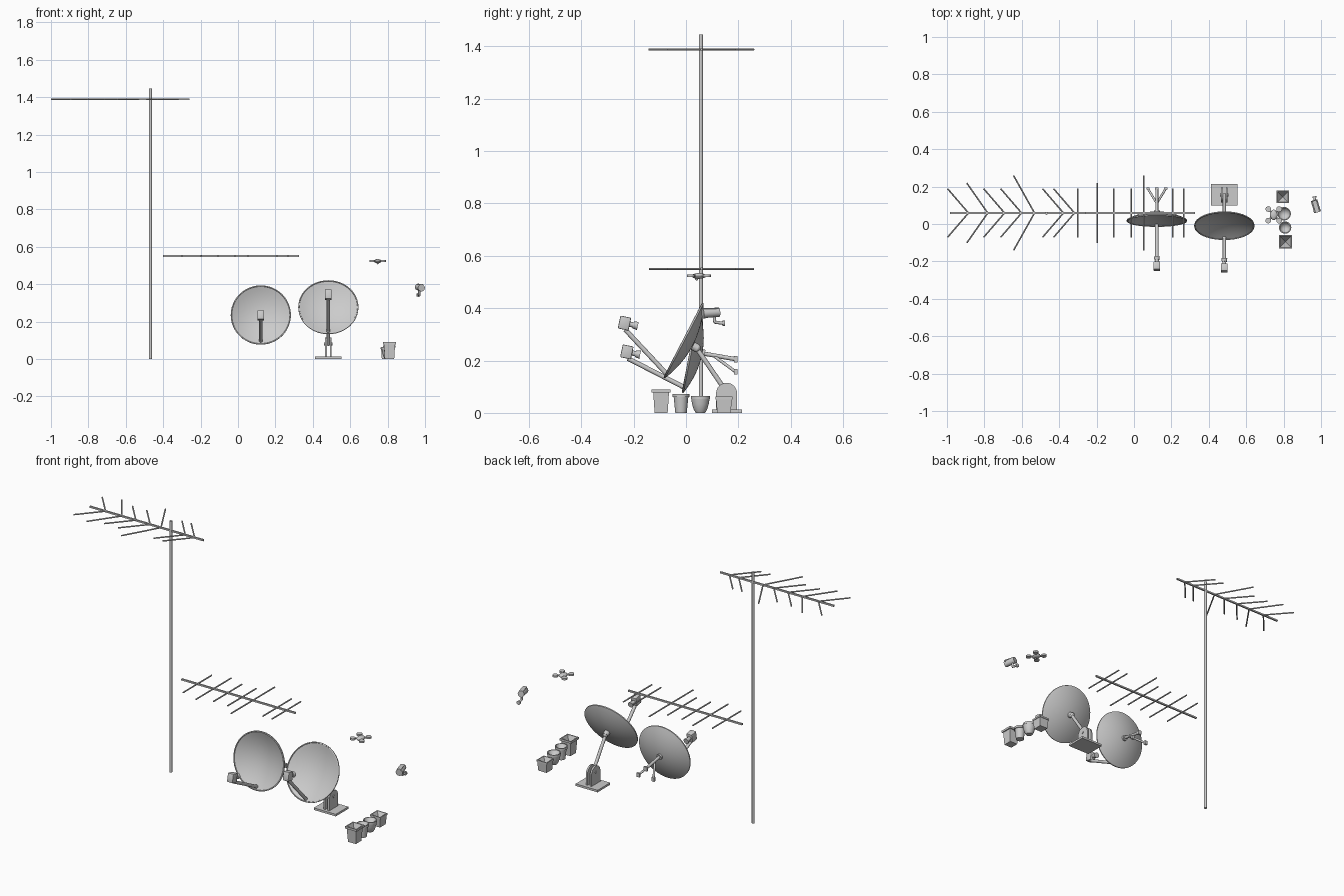
import bpy, bmesh
from math import sin, cos, pi, radians, sqrt
from mathutils import Matrix, Vector

if "Cube" in bpy.data.objects:
    bpy.data.objects.remove(bpy.data.objects["Cube"])


def finish(name, bm):
    bmesh.ops.remove_doubles(bm, verts=bm.verts, dist=1e-6)
    bmesh.ops.recalc_face_normals(bm, faces=bm.faces)
    me = bpy.data.meshes.new(name)
    bm.to_mesh(me)
    bm.free()
    ob = bpy.data.objects.new(name, me)
    bpy.context.collection.objects.link(ob)
    bpy.ops.object.select_all(action='DESELECT')
    bpy.context.view_layer.objects.active = ob
    ob.select_set(True)
    bpy.ops.object.shade_smooth_by_angle(angle=radians(35))


def tube(bm, a, b, r1, r2=None, n=12):
    a, b = Vector(a), Vector(b)
    d = b - a
    m = Matrix.Translation((a + b) / 2) @ d.to_track_quat('Z', 'Y').to_matrix().to_4x4()
    bmesh.ops.create_cone(bm, cap_ends=True, segments=n, radius1=r1,
                          radius2=r1 if r2 is None else r2, depth=d.length, matrix=m)


def box(bm, c, size, rot=None):
    m = Matrix.Translation(c) @ (rot or Matrix()) @ Matrix.Diagonal((*size, 1))
    bmesh.ops.create_cube(bm, size=1, matrix=m)


def ball(bm, c, r, scale=(1, 1, 1)):
    bmesh.ops.create_uvsphere(bm, u_segments=16, v_segments=8, radius=r,
                              matrix=Matrix.Translation(c) @ Matrix.Diagonal((*scale, 1)))


def lathe(bm, prof, m, n=32, turn=0.0):
    rings = [[bm.verts.new(m @ Vector((r * cos(turn + 2 * pi * i / n), r * sin(turn + 2 * pi * i / n), z)))
              if r > 0 or i == 0 else None for i in range(n)] for r, z in prof]
    for p, q in zip(rings, rings[1:]):
        for i in range(n):
            j = (i + 1) % n
            vs = []
            for v in (p[i] or p[0], p[j] or p[0], q[j] or q[0], q[i] or q[0]):
                if v not in vs:
                    vs.append(v)
            if len(vs) > 2:
                bm.faces.new(vs)


# mast
bm = bmesh.new()
tube(bm, (-.468, .057, 0), (-.468, .057, 1.445), .008, n=16)
finish("mast", bm)


# aerials: boom with seven cross rods, swept on the upper one
def aerial(name, x0, z, sweep):
    y = .059
    bm = bmesh.new()
    box(bm, (x0 + .3625, y, z), (.725, .009, .009))
    spans = [(.1, .13), (.203, .16), (.293, .13), (.384, .13), (.453, .2), (.608, .13), (.667, .13)]
    for dx, h in spans:
        for s in (-1, 1):
            tube(bm, (x0 + dx, y, z), (x0 + dx - sweep, y + s * h, z), .004, n=8)
    finish(name, bm)


aerial("upper_aerial", -.985, 1.388, .112)
aerial("lower_aerial", -.4, .55, 0)


# dishes: thin parabolic shell with rolled rim, feed arm and receiver
def dish(name, c, tilt, D, arm_a, arm_b, head):
    R = .159
    m = Matrix.Translation(c) @ Matrix.Rotation(radians(90 - tilt), 4, 'X')
    rs = [R * i / 8 for i in range(9)]
    back = [(r, D * (r / R) ** 2 - D - .005) for r in rs]
    front = [(r * .975, D * (r / R) ** 2 - D) for r in reversed(rs)]
    bm = bmesh.new()
    lathe(bm, back + [(R + .002, -.004), (R + .002, .002), (R - .003, .003)] + front, m, 48)
    finish(name + "_reflector", bm)

    x = c[0]
    bm = bmesh.new()
    tube(bm, (x, *arm_a), (x, *arm_b), .009)
    ball(bm, (x, *arm_a), .010)
    finish(name + "_feed_arm", bm)

    hm = Matrix.Rotation(radians(-12), 4, 'X')
    h = Vector((x, *head))
    ax = hm.to_3x3() @ Vector((0, 1, 0))
    bm = bmesh.new()
    box(bm, h, (.036, .042, .05), hm)
    bmesh.ops.bevel(bm, geom=bm.edges[:], offset=.004, segments=2, affect='EDGES', profile=.5)
    tube(bm, h + ax * .018, h + ax * .040, .010)
    tube(bm, h + ax * .034, h + ax * .052, .013, .016, 16)
    finish(name + "_receiver", bm)


dish("wall_dish", (.122, .017, .235), 11, .041, (-.008, .098), (-.222, .208), (-.226, .233))
dish("ground_dish", (.483, -.010, .277), 27.4, .036, (-.075, .150), (-.232, .318), (-.235, .343))

# wall bracket: centre arm and two lower legs ending in pads
bm = bmesh.new()
tube(bm, (.122, .060, .227), (.122, .072, .225), .016, n=16)
tube(bm, (.122, .064, .227), (.122, .19, .205), .008)
box(bm, (.122, .19, .205), (.02, .012, .024))
for s in (-1, 1):
    tube(bm, (.122, .11, .215), (.122 + s * .047, .188, .158), .006)
    box(bm, (.122 + s * .047, .19, .157), (.018, .012, .022))
finish("wall_bracket", bm)

# ground stand: plate, strut and two round topped cheeks
bm = bmesh.new()
box(bm, (.483, .157, .006), (.14, .115, .012))
prof = [(.195, .01)] + [(.155 + .04 * cos(pi * i / 12), .075 + .04 * sin(pi * i / 12))
                        for i in range(13)] + [(.115, .01)]
for s in (-1, 1):
    sides = [[bm.verts.new((.483 + s * .013 + t, y, z)) for y, z in prof] for t in (-.005, .005)]
    for f in sides:
        bm.faces.new(f)
    for i in range(len(prof)):
        bm.faces.new((sides[0][i - 1], sides[0][i], sides[1][i], sides[1][i - 1]))
tube(bm, (.461, .155, .08), (.505, .155, .08), .007)
finish("ground_base", bm)
bm = bmesh.new()
tube(bm, (.483, .04, .248), (.483, .158, .075), .009)
ball(bm, (.483, .04, .248), .016)
tube(bm, (.483, .026, .256), (.483, .045, .246), .016, n=16)
finish("ground_strut", bm)


# plant pots, each hollow and tapering to a point inside
def pot(name, c, prof, n):
    bm = bmesh.new()
    k = sqrt(2) if n == 4 else 1
    lathe(bm, [(r * k, z) for r, z in prof], Matrix.Translation((*c, 0)), n, pi / 4 if n == 4 else 0)
    finish(name, bm)


pot("tall_square_pot", (.81, -.095), [(0, 0), (.025, 0), (.030, .078), (.036, .078), (.036, .09),
                                      (.030, .09), (0, .025)], 4)
pot("round_pot", (.808, -.019), [(0, 0), (.022, 0), (.028, .060), (.033, .060), (.033, .073),
                                 (.028, .073), (0, .02)], 24)
pot("bowl_pot", (.803, .055), [(0, 0), (.018, 0), (.026, .014), (.032, .034), (.035, .054), (.036, .054),
                               (.036, .065), (.031, .065), (0, .015)], 24)
pot("short_square_pot", (.795, .145), [(0, 0), (.026, 0), (.030, .052), (.033, .052), (.033, .062),
                                       (.028, .062), (0, .02)], 4)

# hovering quadcopter: body, four arms with rotor discs, camera beneath
o = Vector((.747, .049, .523))
bm = bmesh.new()
ball(bm, o, 1, (.020, .028, .011))
for sx in (-1, 1):
    for sy in (-1, 1):
        p = o + Vector((sx * .029, sy * .031, .001))
        tube(bm, o, p, .005, n=8)
        tube(bm, p - Vector((0, 0, .005)), p + Vector((0, 0, .005)), .015, n=16)
ball(bm, o + Vector((0, -.008, -.011)), .006)
finish("quadcopter", bm)

# security camera: angled barrel with hood, bent arm and wall plate
bm = bmesh.new()
a, b = Vector((.980, .068, .380)), Vector((.963, .126, .385))
d = (b - a).normalized()
tube(bm, a, b, .018, n=16)
tube(bm, a - d * .004, a + d * .006, .019, n=16)
box(bm, (a + b) / 2 - d * .004 + Vector((0, 0, .017)), (.022, .064, .004),
    Matrix.Rotation(radians(16), 4, 'Z'))
finish("security_camera", bm)
bm = bmesh.new()
tube(bm, (.969, .108, .372), (.969, .110, .346), .006)
tube(bm, (.969, .108, .347), (.965, .142, .342), .006)
tube(bm, (.965, .140, .342), (.964, .148, .342), .011, n=16)
finish("camera_bracket", bm)
